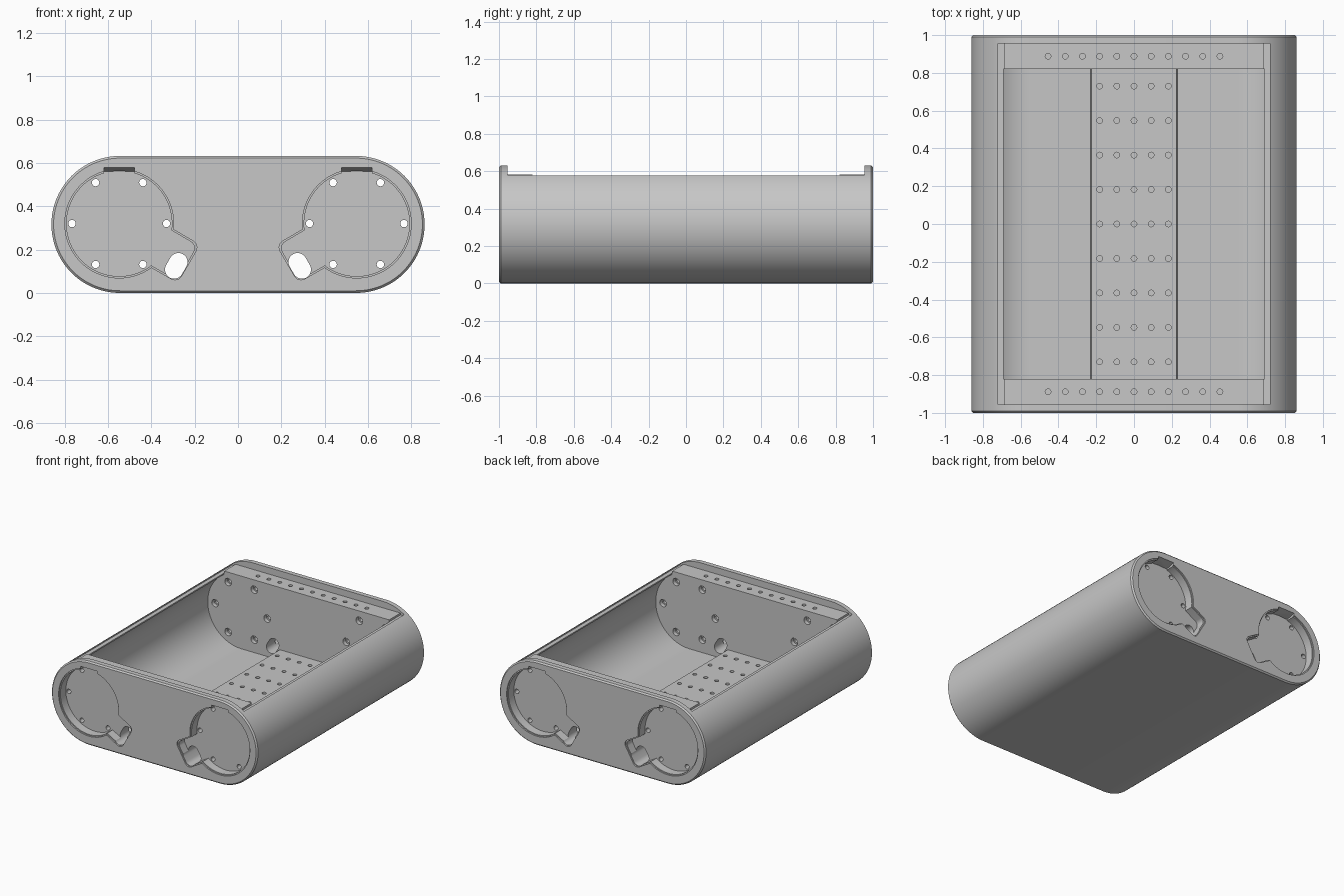
import bpy, bmesh, math
from mathutils import Vector

if "Cube" in bpy.data.objects:
    bpy.data.objects.remove(bpy.data.objects["Cube"], do_unlink=True)

grey = bpy.data.materials.new("matte grey")
grey.use_nodes = True
colour = (0.57, 0.57, 0.57, 1)
grey.diffuse_color = colour
grey.node_tree.nodes["Principled BSDF"].inputs["Base Color"].default_value = colour

MID, R, SPAN = 0.316, 0.316, 0.545      # shell centre height, radius, arc centre
WALL, INNER_Y, LEDGE = 0.034, 0.82, 0.583
POCKET_Y, PAD_TOP = 0.925, 0.113
SIDES = [(sx, sy) for sx in (-1, 1) for sy in (-1, 1)]


def capsule(cx, cz, half, r, angle=0.0, n=40):
    """Rounded slot outline; half = 0 gives a circle."""
    pts = []
    for end in (1, -1):
        for i in range(n + 1 if half else n):
            t = math.pi * (i / n - 0.5) + (math.pi if end < 0 else 0)
            x, z = end * half + r * math.cos(t), r * math.sin(t)
            pts.append((cx + x * math.cos(angle) - z * math.sin(angle),
                        cz + x * math.sin(angle) + z * math.cos(angle)))
    return pts


def rect(x0, x1, z0, z1):
    return [(x0, z0), (x1, z0), (x1, z1), (x0, z1)]


def prism(bm, pts, a, b, axis="y"):
    place = {"y": lambda p, t: (p[0], t, p[1]),
             "z": lambda p, t: (p[0], p[1], t),
             "x": lambda p, t: (t, p[0], p[1])}[axis]
    low = [bm.verts.new(place(p, a)) for p in pts]
    high = [bm.verts.new(place(p, b)) for p in pts]
    bm.faces.new(low)
    bm.faces.new(high)
    for i in range(len(pts)):
        j = (i + 1) % len(pts)
        bm.faces.new((low[i], low[j], high[j], high[i]))


def build(name, solids):
    bm = bmesh.new()
    for s in solids:
        prism(bm, *s)
    bmesh.ops.recalc_face_normals(bm, faces=bm.faces)
    mesh = bpy.data.meshes.new(name)
    bm.to_mesh(mesh)
    bm.free()
    mesh.materials.append(grey)
    ob = bpy.data.objects.new(name, mesh)
    bpy.context.collection.objects.link(ob)
    return ob


def activate(ob):
    bpy.ops.object.select_all(action="DESELECT")
    ob.select_set(True)
    bpy.context.view_layer.objects.active = ob


def cut(ob, solids):
    cutter = build("cutter", solids)
    cutter.hide_render = True
    mod = ob.modifiers.new("cut", "BOOLEAN")
    mod.operation, mod.solver, mod.object = "DIFFERENCE", "EXACT", cutter
    activate(ob)
    bpy.ops.object.modifier_apply(modifier=mod.name)
    bpy.data.objects.remove(cutter, do_unlink=True)


# Outer shell with chamfered end rims
body = build("body_shell", [(capsule(0, MID, SPAN, R), -1, 1)])
bevel = body.modifiers.new("rim", "BEVEL")
bevel.width, bevel.segments = 0.01, 1
bevel.limit_method, bevel.angle_limit = "ANGLE", math.radians(50)
activate(body)
bpy.ops.object.modifier_apply(modifier=bevel.name)

# Cavity, lid recess, top opening and side grooves for the lid
cut(body, [(capsule(0, MID, SPAN, R - WALL), -INNER_Y, INNER_Y)])
cut(body, [(rect(-1, 1, LEDGE, 1), -0.955, 0.955)])
cut(body, [(rect(-1, 1, 0.578, 1), -INNER_Y, INNER_Y)])
cut(body, [(rect(-0.69, 0.69, MID, 1), -INNER_Y, INNER_Y)])
cut(body, [(rect(min(s * 0.689, s * 0.72), max(s * 0.689, s * 0.72), 0.568, 1), -0.955, 0.955)
           for s in (-1, 1)])

# Round pockets with a slanted tail in both end walls
PX, PZ, TILT = 0.548, 0.32, math.radians(30)
U = Vector((-math.cos(TILT), -math.sin(TILT)))
V = Vector((-math.sin(TILT), math.cos(TILT)))


def tail(sx, grow):
    """Tail outline with rounded outer corners, on the side given by sx."""
    length, w, r = 0.362 + grow, 0.093 + grow, 0.035
    outline = [(0, -w)]
    for side, start in ((-1, -math.pi / 2), (1, 0)):
        for i in range(7):
            t = start + i * math.pi / 12
            outline.append((length - r + r * math.cos(t), side * (w - r) + r * math.sin(t)))
    outline.append((0, w))
    pts = [Vector((PX, PZ)) + U * a + V * b for a, b in outline]
    return [(sx * p.x, p.y) for p in pts]


for grow, floor in ((0, POCKET_Y), (0.008, 0.99)):
    cut(body, [(capsule(sx * PX, PZ, 0, 0.243 + grow), sy * floor, sy * 1.1) for sx, sy in SIDES])
    cut(body, [(tail(sx, grow), sy * floor, sy * 1.1) for sx, sy in SIDES])

# Sloped notch above each pocket
cut(body, [([(sy * POCKET_Y, 0.5), (sy * POCKET_Y, 0.56), (sy * 1.0, 0.578), (sy * 1.1, 0.578), (sy * 1.1, 0.5)],
            sx * PX - 0.07, sx * PX + 0.07, "x") for sx, sy in SIDES])

# Screw holes and cable slots through the end walls, screw holes widened inside
holes, counterbores = [], []
for sx in (-1, 1):
    for k in range(6):
        t = k * math.pi / 3
        x, z = sx * PX + 0.218 * math.cos(t), PZ + 0.218 * math.sin(t)
        holes.append((capsule(x, z, 0, 0.017, 0, 10), -1.1, 1.1))
        counterbores.append((capsule(x, z, 0, 0.028, 0, 10), -0.85, 0.85))
    holes.append((capsule(sx * 0.285, 0.125, 0.02, 0.042, math.pi / 2 + sx * TILT, 14), -1.1, 1.1))
cut(body, holes)
cut(body, counterbores)

# Blind hole rows on the end ledges
cut(body, [(capsule(i * 0.091, sy * 0.888, 0, 0.015, 0, 10), LEDGE - 0.03, 0.7, "z")
           for i in range(-5, 6) for sy in (-1, 1)])

# Raised floor pad with a grid of holes
pad = build("floor_pad", [([(-0.23, 0.02), (0.23, 0.02), (0.224, PAD_TOP), (-0.224, PAD_TOP)], -INNER_Y, INNER_Y)])
cut(pad, [(capsule(i * 0.091, j * 0.1825, 0, 0.015, 0, 10), PAD_TOP - 0.04, 0.2, "z")
          for i in range(-2, 3) for j in range(-4, 5)])

for ob in (body, pad):
    activate(ob)
    bpy.ops.object.shade_smooth_by_angle(angle=math.radians(30))
